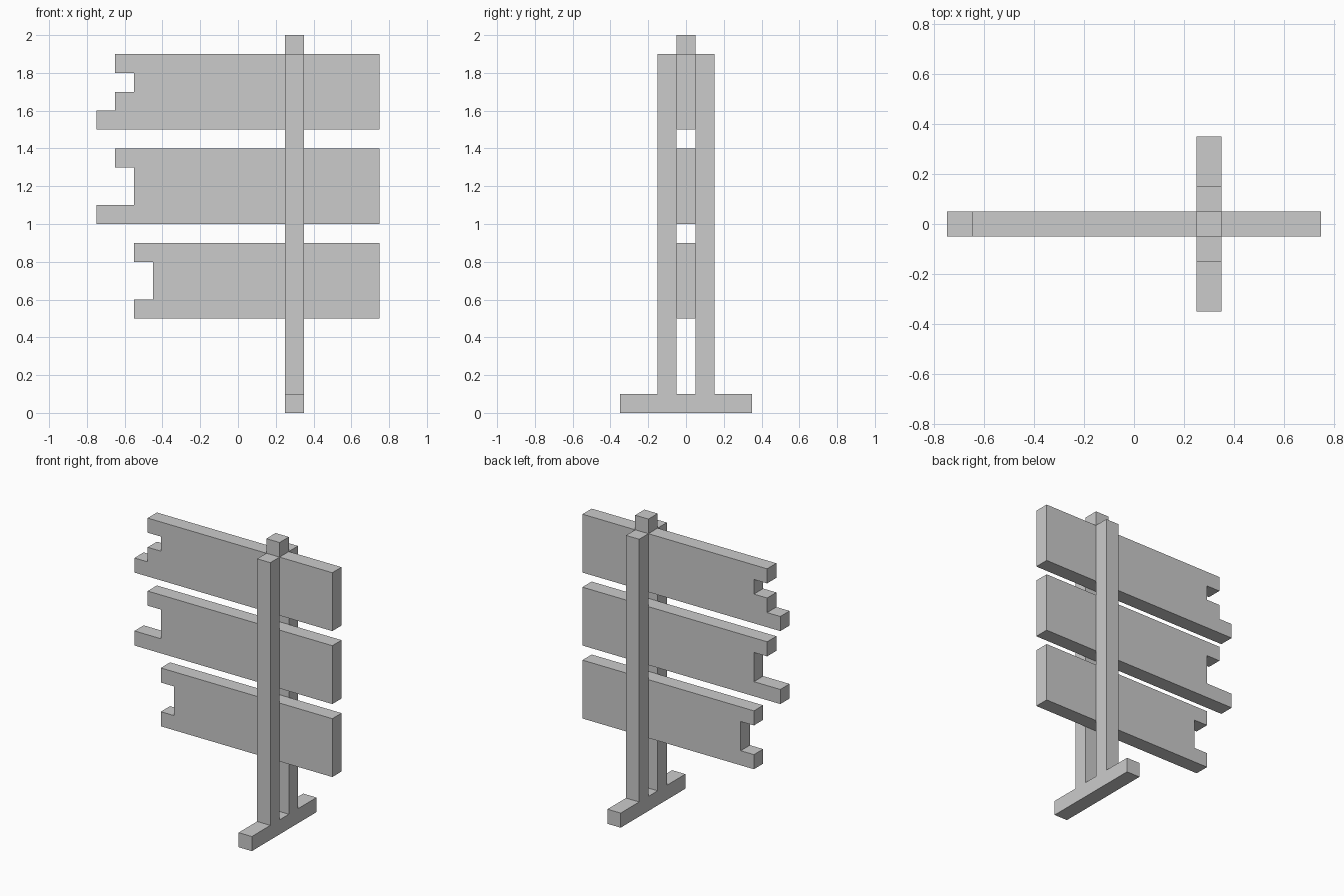
import bpy, bmesh
from mathutils import Vector

if "Cube" in bpy.data.objects:
    bpy.data.objects.remove(bpy.data.objects["Cube"])


def extrude_profile(name, profile, to_3d, direction):
    """Closed 2D outline placed in 3D by to_3d, then extruded along direction."""
    bm = bmesh.new()
    face = bm.faces.new([bm.verts.new(to_3d(a, b)) for a, b in profile])
    result = bmesh.ops.extrude_face_region(bm, geom=[face], use_keep_orig=True)
    moved = [g for g in result["geom"] if isinstance(g, bmesh.types.BMVert)]
    bmesh.ops.translate(bm, verts=moved, vec=Vector(direction))
    bmesh.ops.recalc_face_normals(bm, faces=bm.faces)
    mesh = bpy.data.meshes.new(name)
    bm.to_mesh(mesh)
    bm.free()
    obj = bpy.data.objects.new(name, mesh)
    bpy.context.collection.objects.link(obj)
    return obj


def plank(name, bottom, left_edges, right=0.75, step=0.1):
    """Board whose broken left end is given as one x value per 0.1 of height."""
    top = bottom + step * len(left_edges)
    outline = [(right, top), (right, bottom)]
    for i, x in enumerate(left_edges):
        if x != outline[-1][0]:
            outline.append((x, bottom + i * step))
        else:
            outline.pop()
        outline.append((x, bottom + (i + 1) * step))
    return extrude_profile(name, outline, lambda x, z: (x, -0.05, z), (0, 0.1, 0))


# Three boards with broken left ends
plank("top_plank", 1.5, [-0.75, -0.65, -0.55, -0.65])
plank("middle_plank", 1.0, [-0.75, -0.55, -0.55, -0.65])
plank("bottom_plank", 0.5, [-0.55, -0.45, -0.45, -0.55])

# Foot with the two posts, mirrored front to back
half = [(0.35, 0), (0.35, 0.1), (0.15, 0.1), (0.15, 1.9), (0.05, 1.9), (0.05, 0.1)]
frame = half + [(-y, z) for y, z in reversed(half)]
extrude_profile("post_frame", frame, lambda y, z: (0.25, y, z), (0.1, 0, 0))

# Small block on top of the boards, between the posts
cap = [(-0.05, 1.9), (0.05, 1.9), (0.05, 2.0), (-0.05, 2.0)]
extrude_profile("top_block", cap, lambda y, z: (0.25, y, z), (0.1, 0, 0))
